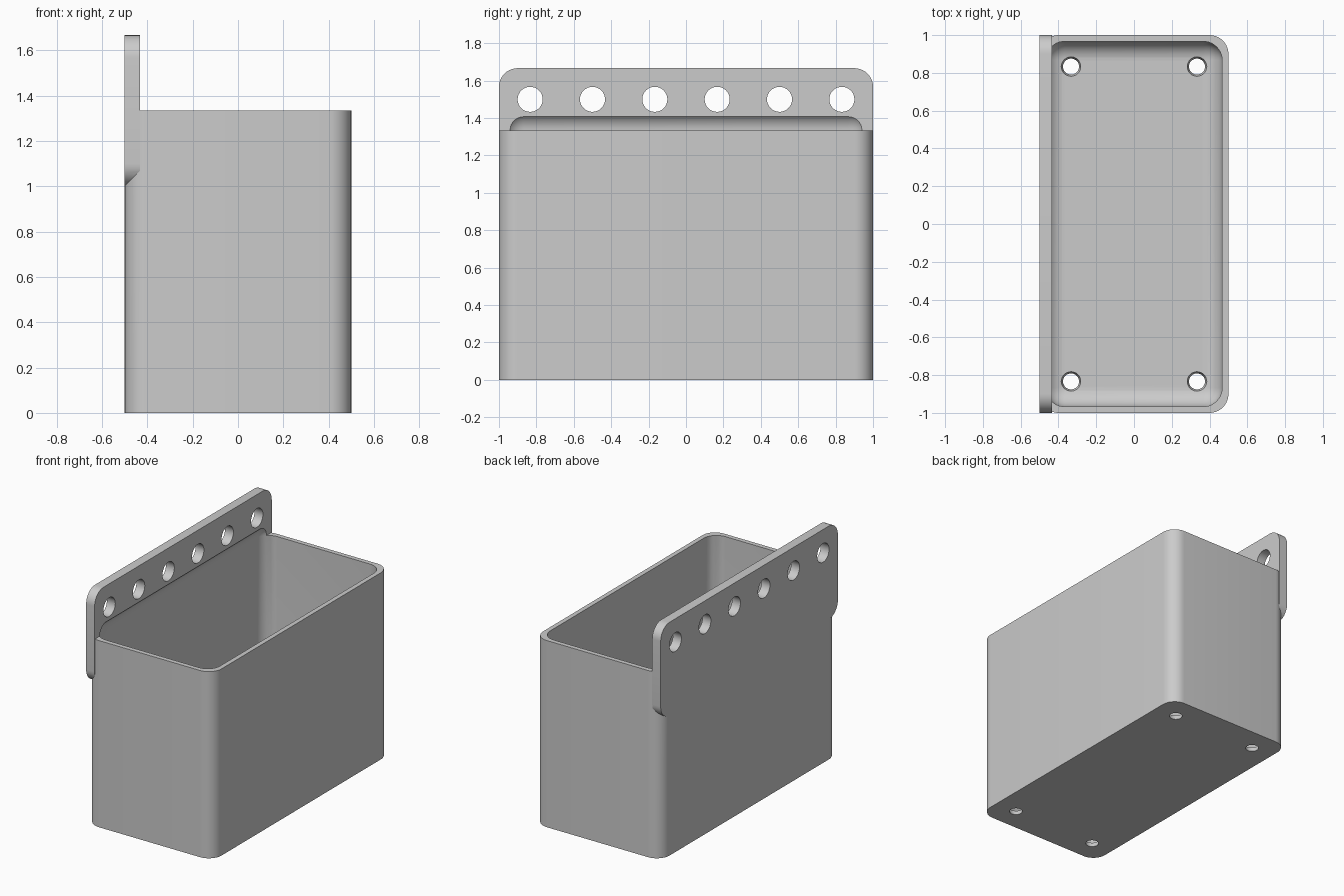
import bpy, bmesh, math
from mathutils import Matrix

if "Cube" in bpy.data.objects:
    bpy.data.objects.remove(bpy.data.objects["Cube"], do_unlink=True)

WALL = 1 / 30          # wall and floor thickness
R = 0.1                # corner radius
BOX_H = 4 / 3
SEG = 10

grey = bpy.data.materials.new("plain grey")
grey.use_nodes = True
grey.diffuse_color = (0.6, 0.6, 0.6, 1)
grey.node_tree.nodes["Principled BSDF"].inputs["Base Color"].default_value = (0.6, 0.6, 0.6, 1)


def make(name, bm):
    bmesh.ops.recalc_face_normals(bm, faces=bm.faces)
    mesh = bpy.data.meshes.new(name)
    bm.to_mesh(mesh)
    bm.free()
    mesh.materials.append(grey)
    obj = bpy.data.objects.new(name, mesh)
    bpy.context.collection.objects.link(obj)
    return obj


def rounded_block(name, low, high, axis=None):
    """Block whose edges along one axis (or all edges) are rounded."""
    bm = bmesh.new()
    bmesh.ops.create_cube(bm, size=1)
    for v in bm.verts:
        for i in range(3):
            v.co[i] = low[i] if v.co[i] < 0 else high[i]
    edges = [e for e in bm.edges
             if axis is None or abs((e.verts[0].co - e.verts[1].co)[axis]) > 1e-4]
    bmesh.ops.bevel(bm, geom=edges, offset=R, segments=SEG, profile=0.5, affect='EDGES')
    return make(name, bm)


def drills(name, places, r1, r2, depth, turn):
    """Row of round cutters."""
    bm = bmesh.new()
    for p in places:
        bmesh.ops.create_cone(bm, cap_ends=True, segments=32, radius1=r1, radius2=r2,
                              depth=depth, matrix=Matrix.Translation(p) @ turn)
    return make(name, bm)


def combine(target, other, operation):
    mod = target.modifiers.new(operation, 'BOOLEAN')
    mod.operation = operation
    mod.solver = 'EXACT'
    mod.object = other
    bpy.ops.object.select_all(action='DESELECT')
    bpy.context.view_layer.objects.active = target
    target.select_set(True)
    bpy.ops.object.modifier_apply(modifier=mod.name)
    bpy.data.objects.remove(other, do_unlink=True)


# Outer box with a tall rounded hanging plate along its left-hand long side
bin_body = rounded_block("hanging_bin", (-0.5, -1, 0), (0.5, 1, BOX_H), 2)
plate = rounded_block("hanging_plate", (-0.5, -1, 1), (-0.5 + 2 * WALL, 1, 5 / 3), 0)
combine(bin_body, plate, 'UNION')

# Cavity, rounded on all edges, reaching above the rim into the plate
cavity = rounded_block("cavity_cutter", (-0.5 + WALL, -1 + WALL, WALL),
                       (0.5 - WALL, 1 - WALL, BOX_H + R))
combine(bin_body, cavity, 'DIFFERENCE')

# Row of mounting holes through the plate
row = [(-0.47, (i - 2.5) / 3, 1.5) for i in range(6)]
combine(bin_body, drills("plate_hole_cutter", row, 0.067, 0.067, 0.3,
                         Matrix.Rotation(math.pi / 2, 4, 'Y')), 'DIFFERENCE')

# Four flared drain holes through the floor
corners = [(x / 3, y * 5 / 6, WALL / 2) for x in (-1, 1) for y in (-1, 1)]
combine(bin_body, drills("drain_cutter", corners, 0.038, 0.056, 2 * WALL,
                         Matrix.Identity(4)), 'DIFFERENCE')

bpy.ops.object.shade_smooth_by_angle(angle=math.radians(30))
